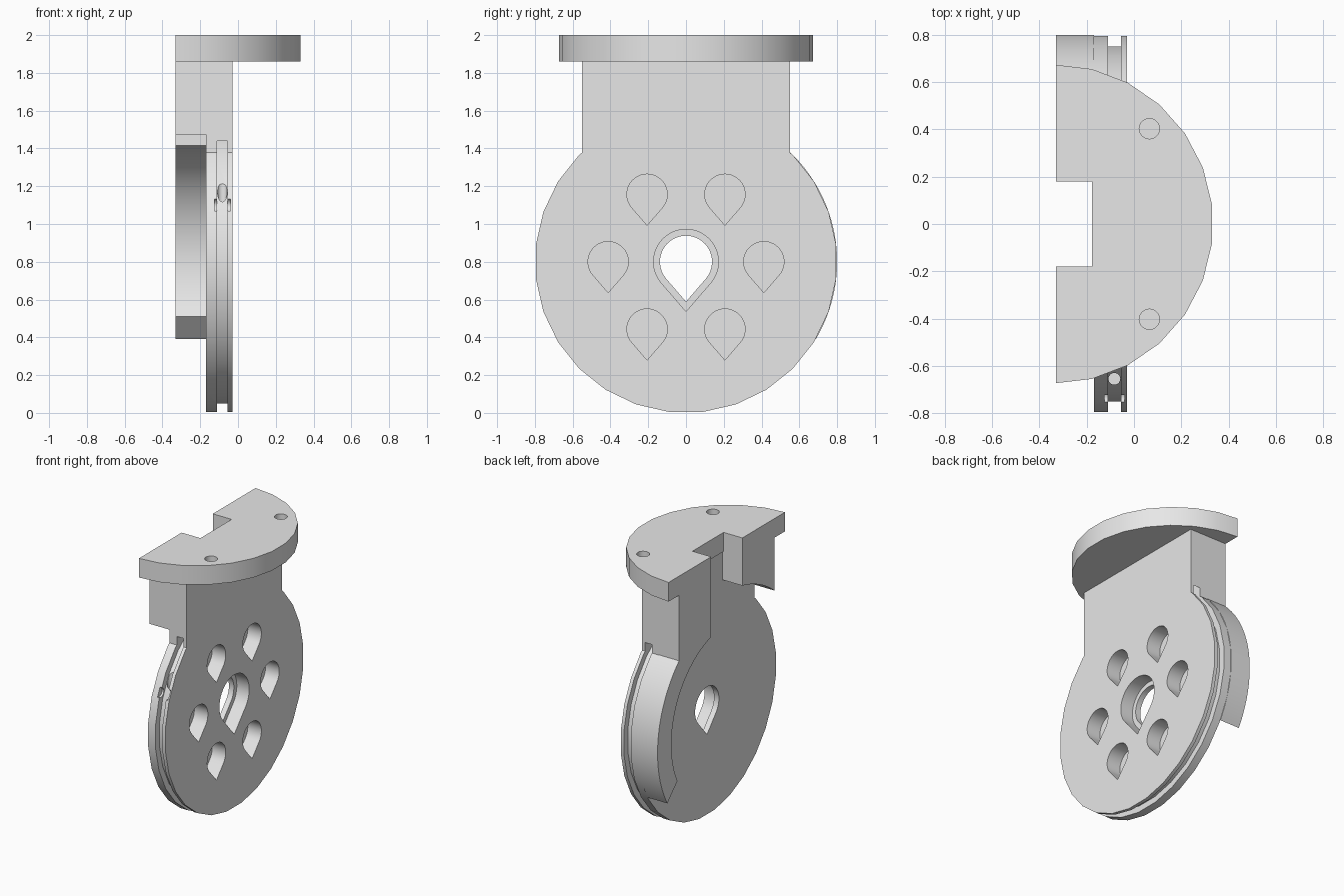
import bpy
import bmesh
import math
from mathutils import Vector

cube = bpy.data.objects.get("Cube")
if cube:
    bpy.data.objects.remove(cube, do_unlink=True)

grey = bpy.data.materials.new("plain_grey")
grey.use_nodes = True
grey.diffuse_color = (0.8, 0.8, 0.8, 1)
grey.node_tree.nodes["Principled BSDF"].inputs["Base Color"].default_value = (0.8, 0.8, 0.8, 1)

HUB = (0, 0.8)      # wheel centre in (y, z)
BACK, MID, FACE = -0.33, -0.17, -0.03
NECK, NOTCH, PLATE_Z = 0.55, 0.18, 1.86


def arc(centre, r, start, end, steps):
    """Points along an arc, angles in degrees."""
    angles = [math.radians(start + (end - start) * i / steps) for i in range(steps + 1)]
    return [(centre[0] + r * math.cos(a), centre[1] + r * math.sin(a)) for a in angles]


def teardrop(centre, r):
    """Circle with a pointed lower end."""
    side = math.degrees(math.acos(1 / 1.53))
    return arc(centre, r, side - 90, 270 - side, 28) + [(centre[0], centre[1] - 1.53 * r)]


def prism(name, points, axis, low, high):
    """Extrude a flat outline along x or z."""
    bm = bmesh.new()
    place = (lambda p: (low, *p)) if axis == "x" else (lambda p: (*p, low))
    step = Vector((high - low, 0, 0)) if axis == "x" else Vector((0, 0, high - low))
    face = bm.faces.new([bm.verts.new(place(p)) for p in points])
    new = bmesh.ops.extrude_face_region(bm, geom=[face])["geom"]
    bmesh.ops.translate(bm, vec=step, verts=[v for v in new if isinstance(v, bmesh.types.BMVert)])
    bmesh.ops.recalc_face_normals(bm, faces=bm.faces)
    mesh = bpy.data.meshes.new(name)
    bm.to_mesh(mesh)
    bm.free()
    mesh.materials.append(grey)
    obj = bpy.data.objects.new(name, mesh)
    bpy.context.collection.objects.link(obj)
    return obj


def cut(target, cutter):
    """Subtract the cutter, then discard it."""
    cutter.hide_render = True
    mod = target.modifiers.new("cut", "BOOLEAN")
    mod.operation, mod.solver, mod.object = "DIFFERENCE", "EXACT", cutter
    bpy.context.view_layer.update()
    done = target.evaluated_get(bpy.context.evaluated_depsgraph_get())
    mesh = bpy.data.meshes.new_from_object(done)
    target.modifiers.clear()
    target.data = mesh
    bpy.data.objects.remove(cutter, do_unlink=True)


# Wheel and front half of the neck share one outline
outline = arc(HUB, 0.8, 135, 405, 21)
outline += [(NECK, 1.378), (NECK, PLATE_Z), (-NECK, PLATE_Z), (-NECK, 1.378)]
wheel = prism("wheel_and_neck", outline, "x", MID, FACE)

# Cord groove around the rim
ring = prism("groove_cutter", arc(HUB, 0.845, 0, 350, 35), "x", -0.11, -0.055)
cut(ring, prism("groove_core", arc(HUB, 0.755, 6.43, 353.57, 27), "x", -1, 1))
cut(wheel, ring)

# Blind teardrop pockets around the hub
for i in range(6):
    a = math.radians(60 * i)
    centre = (0.412 * math.cos(a), 0.8 + 0.412 * math.sin(a))
    cut(wheel, prism("pocket_cutter", teardrop(centre, 0.107), "x", -0.14, 0.1))

# Stepped shaft hole
cut(wheel, prism("recess_cutter", teardrop(HUB, 0.172), "x", -0.13, 0.1))
cut(wheel, prism("shaft_cutter", teardrop(HUB, 0.138), "x", -0.5, 0.1))

# Cord anchor: a small hole and a knot seat in the groove
cut(wheel, prism("cord_cutter", arc((-0.083, -0.655), 0.025, 0, 345, 23), "z", 1.08, 1.4))
cut(wheel, prism("seat_cutter", arc((-0.735, 1.1), 0.035, 0, 340, 17), "x", -0.125, -0.04))

# Left rear neck block running down into a curved rim flange
flange = arc(HUB, 0.8, -30.8, 46.5, 36)
flange += [(NECK, PLATE_Z), (NOTCH, PLATE_Z)]
flange += arc(HUB, 0.64, 73.7, -27, 40)
flange = prism("rim_flange", flange, "x", BACK, MID)

# Opposite rear neck block with a curved underside
block = [(-NOTCH, PLATE_Z), (-NECK, PLATE_Z)] + arc(HUB, 0.87, 129.2, 101.9, 12)
block = prism("rear_neck_block", block, "x", BACK, MID)

# Half-round mounting plate with a rear notch and two screw holes
plate = [(BACK, -0.673)] + arc((-0.34, 0), 0.675, -76.15, 76.15, 11) + [(BACK, 0.673)]
plate += [(BACK, NOTCH), (-0.178, NOTCH), (-0.178, -NOTCH), (BACK, -NOTCH)]
plate = prism("mounting_plate", plate, "z", PLATE_Z, 2)
for side in (-1, 1):
    hole = arc((0.065, 0.403 * side), 0.043, 0, 345, 23)
    cut(plate, prism("screw_cutter", hole, "z", 1.9, 2.1))

# Smooth the curves, keep the corners sharp
bpy.ops.object.select_all(action="DESELECT")
for obj in (wheel, flange, block, plate):
    obj.select_set(True)
bpy.context.view_layer.objects.active = wheel
bpy.ops.object.shade_smooth_by_angle(angle=math.radians(30))
